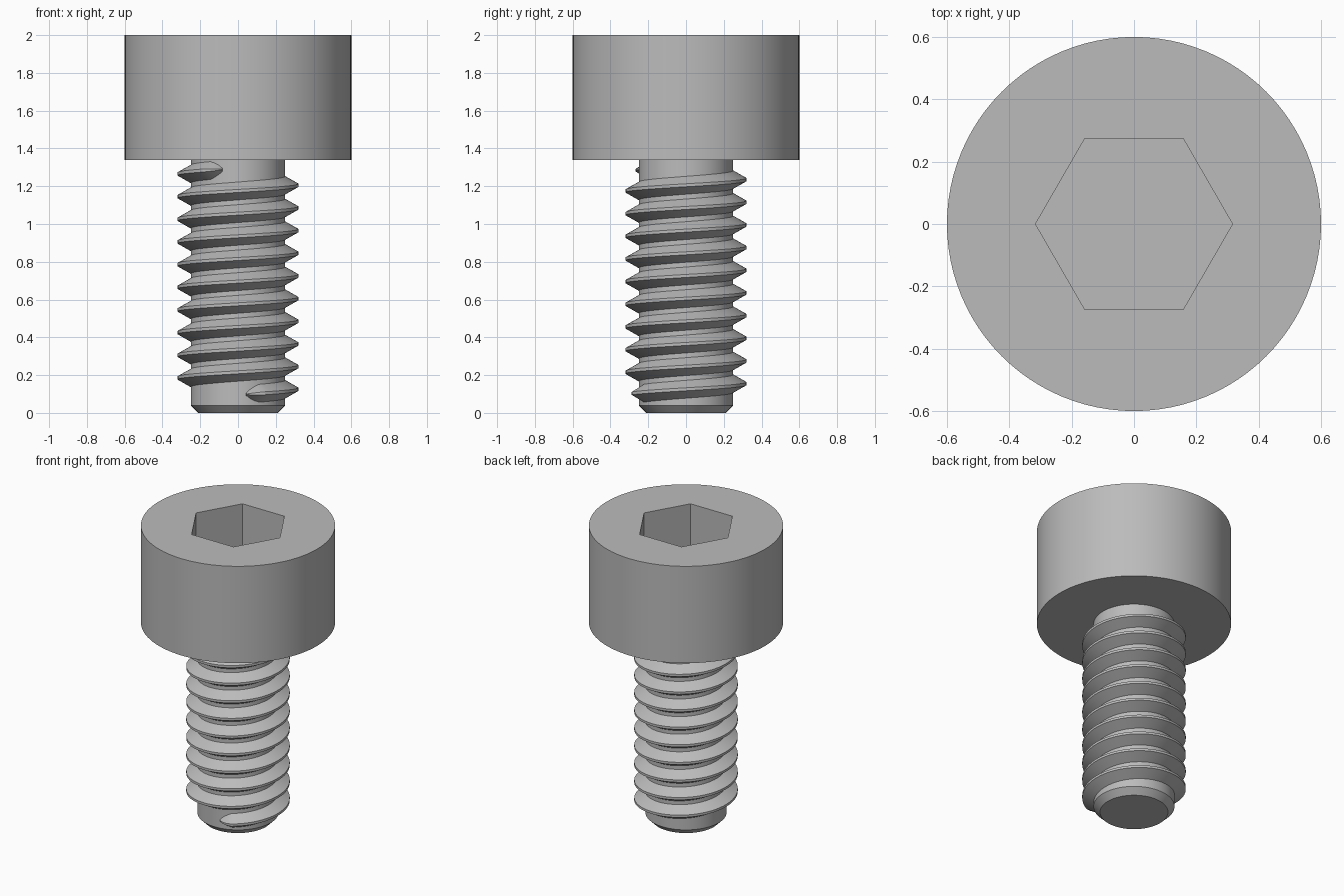
import bpy, bmesh
from math import cos, sin, pi, radians

if "Cube" in bpy.data.objects:
    bpy.data.objects.remove(bpy.data.objects["Cube"], do_unlink=True)

STEEL = (0.5, 0.5, 0.5, 1)
steel = bpy.data.materials.new("grey steel")
steel.use_nodes = True
steel.diffuse_color = STEEL
steel.node_tree.nodes["Principled BSDF"].inputs["Base Color"].default_value = STEEL

SIDES = 96


def circle(radius, z):
    return [(radius * cos(a), radius * sin(a), z)
            for a in (2 * pi * i / SIDES for i in range(SIDES))]


def hexagon(radius, z):
    """Hexagon outline with corners on x, sampled like the circles."""
    points = []
    for i in range(SIDES):
        a = 2 * pi * i / SIDES
        r = radius * cos(pi / 6) / cos(a % (pi / 3) - pi / 6)
        points.append((r * cos(a), r * sin(a), z))
    return points


def skin(name, sections):
    """Join closed sections one after another and cap both ends."""
    bm = bmesh.new()
    loops = [[bm.verts.new(p) for p in section] for section in sections]
    count = len(loops[0])
    for low, high in zip(loops, loops[1:]):
        for i in range(count):
            j = (i + 1) % count
            bm.faces.new((low[i], low[j], high[j], high[i]))
    bm.faces.new(loops[0][::-1])
    bm.faces.new(loops[-1])
    bmesh.ops.recalc_face_normals(bm, faces=bm.faces)
    mesh = bpy.data.meshes.new(name)
    bm.to_mesh(mesh)
    bm.free()
    mesh.materials.append(steel)
    part = bpy.data.objects.new(name, mesh)
    bpy.context.collection.objects.link(part)
    bpy.ops.object.select_all(action="DESELECT")
    part.select_set(True)
    bpy.context.view_layer.objects.active = part
    bpy.ops.object.shade_smooth_by_angle(angle=radians(25))
    return part


# Cylindrical head with a hexagonal socket
HEAD_BASE, TOP, SOCKET_FLOOR = 1.34, 2.0, 1.68
skin("socket_head", [circle(0.6, HEAD_BASE), circle(0.6, TOP),
                     hexagon(0.316, TOP), hexagon(0.316, SOCKET_FLOOR)])

# Shank with a chamfered tip
ROOT = 0.25
skin("shank", [circle(0.21, 0), circle(ROOT, 0.04), circle(ROOT, HEAD_BASE + 0.02)])

# Right-handed thread with short tapered ends
PITCH, CREST, FIRST_Z = 0.12, 0.32, 0.125
START, END, FADE = radians(-80), radians(9 * 360 + 251), radians(16)
STEPS = 640
sections = []
for k in range(STEPS + 1):
    a = START + (END - START) * k / STEPS
    grow = max(0.05, min(1, (a - START) / FADE, (END - a) / FADE)) ** 0.5
    z = FIRST_Z + PITCH * a / (2 * pi)
    outer = ROOT + (CREST - ROOT) * grow
    profile = [(ROOT - 0.01, -0.053), (outer, -0.008), (outer, 0.008), (ROOT - 0.01, 0.053)]
    sections.append([(r * cos(a), r * sin(a), z + h * grow) for r, h in profile])
skin("thread", sections)
